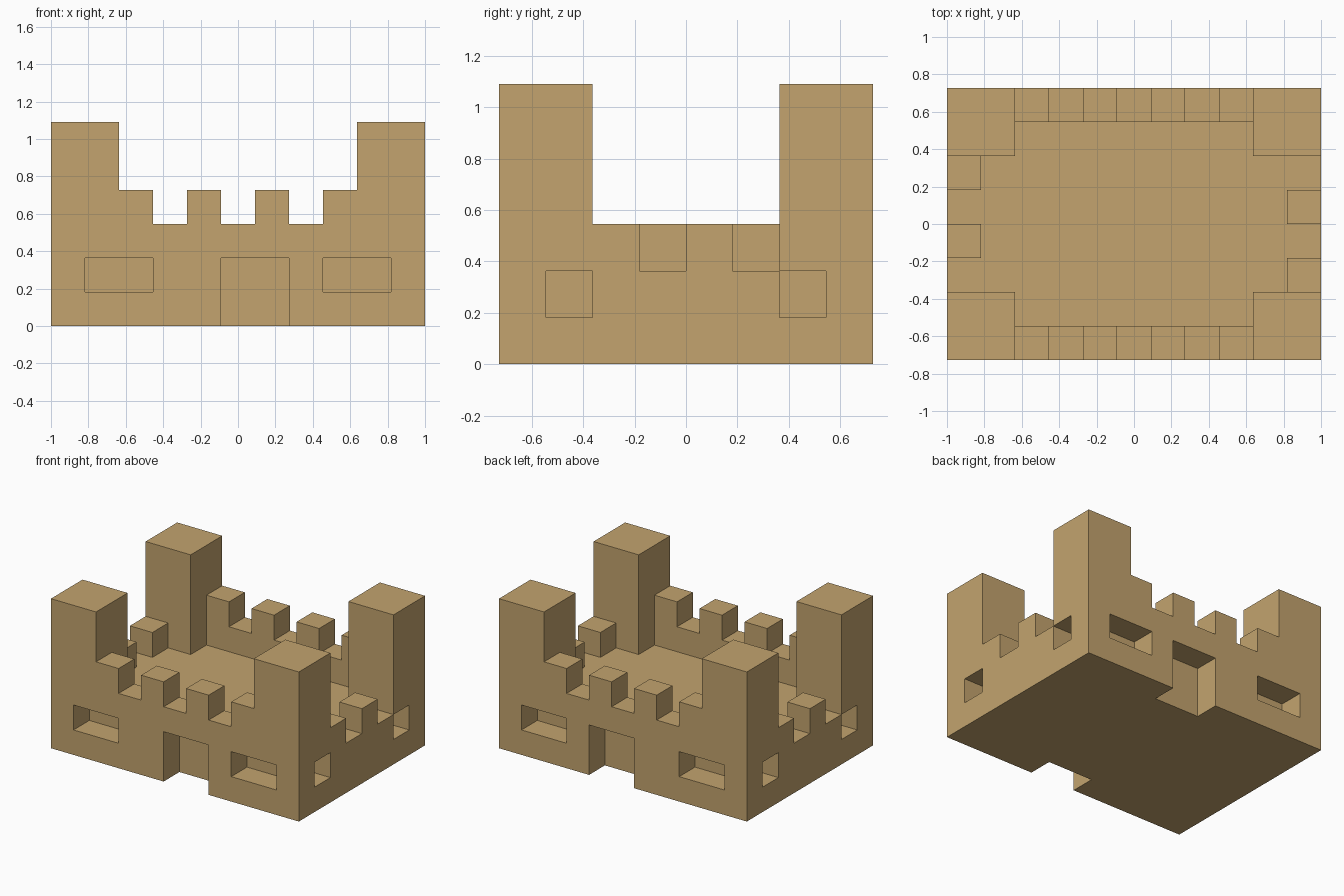
import bpy
import bmesh

if "Cube" in bpy.data.objects:
    bpy.data.objects.remove(bpy.data.objects["Cube"])

U = 2 / 11                      # one building block; the castle is 11 x 8 x 6 blocks
DX, DY = 5.5, 4.0               # half width and half depth in blocks
cells = set()


def region(x0, x1, y0, y1, z0, z1):
    """Unit cells of a box given in block units, centred on x and y."""
    return {(x, y, z)
            for x in range(round(x0 + DX), round(x1 + DX))
            for y in range(round(y0 + DY), round(y1 + DY))
            for z in range(z0, z1)}


def add(*box):
    cells.update(region(*box))


def cut(*box):
    cells.difference_update(region(*box))


def side(s, a, b):
    """Interval a..b mirrored to the side s."""
    return (a, b) if s > 0 else (-b, -a)


# Base, its top is the courtyard floor
add(-5.5, 5.5, -4, 4, 0, 2)

for sy in (-1, 1):
    wall_y = side(sy, 3, 4)
    # Front and back wall with battlements
    add(-3.5, 3.5, *wall_y, 2, 3)
    for x in (-3.5, -1.5, 0.5, 2.5):
        add(x, x + 1, *wall_y, 3, 4)
    # Doorway
    cut(-0.5, 1.5, *wall_y, 0, 2)
    for sx in (-1, 1):
        # Corner tower
        add(*side(sx, 3.5, 5.5), *side(sy, 2, 4), 2, 6)
        # Wide window and narrow side window
        cut(*side(sx, 2.5, 4.5), *wall_y, 1, 2)
        cut(*side(sx, 4.5, 5.5), *side(sy, 2, 3), 1, 2)

# Side battlements, turned half a circle from one side to the other
for sx in (-1, 1):
    for y in (-2, 0):
        add(*side(sx, 4.5, 5.5), *side(sx, y, y + 1), 2, 3)

# Outer skin of all blocks as one clean shell
bm = bmesh.new()
verts = {}


def vert(p):
    if p not in verts:
        verts[p] = bm.verts.new(((p[0] - DX) * U, (p[1] - DY) * U, p[2] * U))
    return verts[p]


for c in sorted(cells):
    for axis in range(3):
        a, b = (axis + 1) % 3, (axis + 2) % 3
        for d in (0, 1):
            n = list(c)
            n[axis] += 2 * d - 1
            if tuple(n) in cells:
                continue
            quad = []
            for i, j in ((0, 0), (1, 0), (1, 1), (0, 1)):
                p = list(c)
                p[axis] += d
                p[a] += i
                p[b] += j
                quad.append(vert(tuple(p)))
            bm.faces.new(quad if d else quad[::-1])

# Merge flat areas into large faces
bmesh.ops.dissolve_limit(bm, angle_limit=0.01, verts=bm.verts[:], edges=bm.edges[:])

mesh = bpy.data.meshes.new("castle")
bm.to_mesh(mesh)
bm.free()
castle = bpy.data.objects.new("castle", mesh)
bpy.context.collection.objects.link(castle)

sand = bpy.data.materials.new("sandstone")
sand.diffuse_color = (0.546, 0.371, 0.157, 1)
sand.use_nodes = True
sand.node_tree.nodes["Principled BSDF"].inputs["Base Color"].default_value = sand.diffuse_color
mesh.materials.append(sand)
